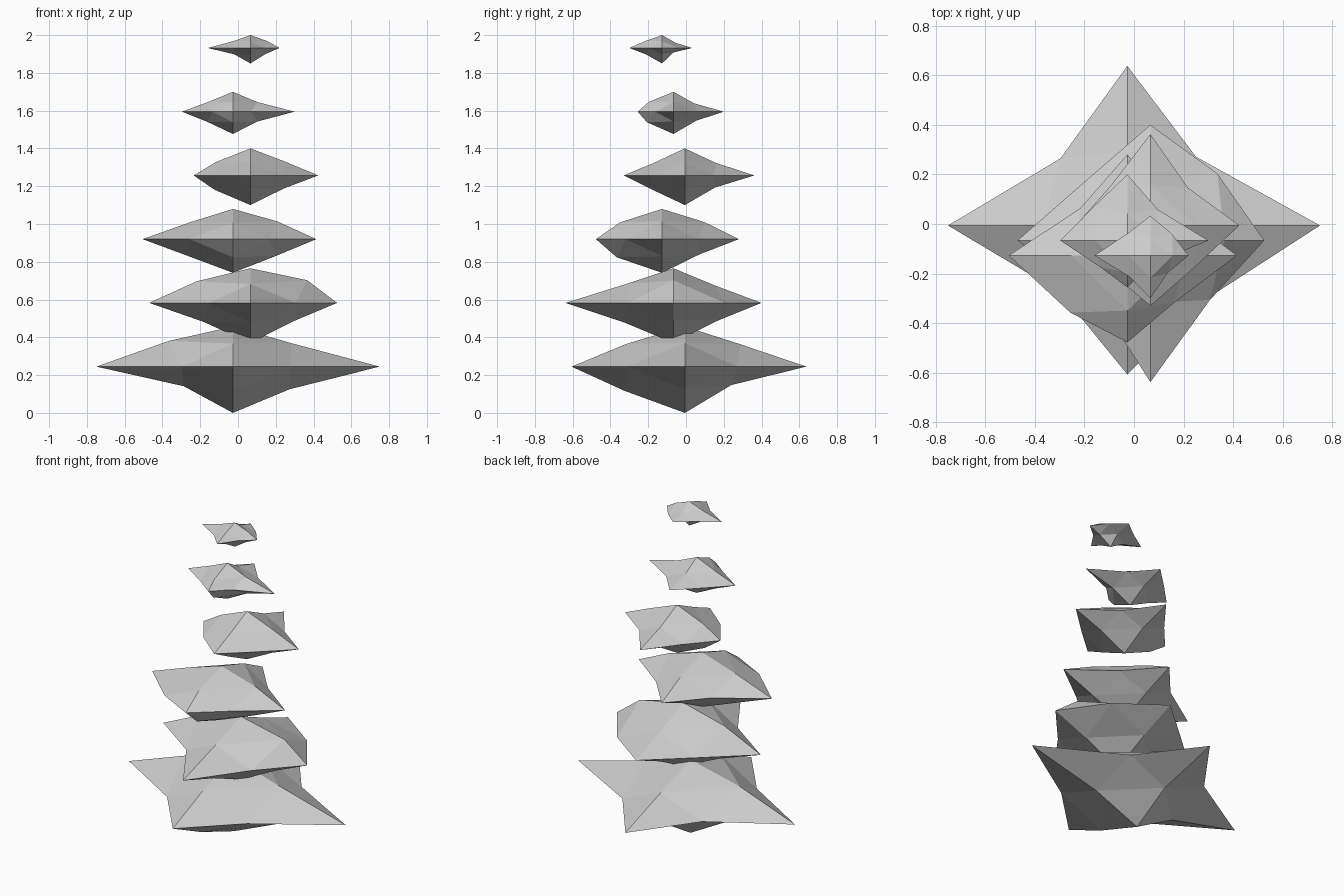
import bpy, bmesh
from mathutils import Vector

# Each row is one rock, bottom to top: distances from its centre to
# 6 tips (+x -x +y -y +z -z), then edge midpoints in the xy, xz and yz planes,
# each listed by quadrant (++ -+ -- +-)
ROCKS = [
    (.777, .723, .643, .600, .212, .245,  .277, .270, .270, .305,  .31, .34, .26, .30,  .295, .305, .32, .245),
    (.459, .536, .466, .571, .183, .212,  .270, .250, .222, .240,  .30, .285, .25, .235,  .225, .25, .26, .235),
    (.442, .478, .407, .350, .160, .178,  .190, .190, .230, .190,  .235, .225, .23, .225,  .225, .222, .24, .20),
    (.359, .301, .368, .324, .143, .157,  .152, .160, .177, .173,  .183, .18, .19, .175,  .165, .165, .18, .16),
    (.327, .270, .266, .189, .105, .118,  .124, .136, .108, .096,  .128, .13, .135, .13,  .11, .13, .14, .12),
    (.154, .226, .160, .173, .068, .082,  .087, .090, .085, .070,  .09, .09, .085, .08,  .07, .09, .085, .06),
]
QUADRANTS = [(1, 1), (-1, 1), (-1, -1), (1, -1)]
FLATTEN = 0.4  # height squash of the edge midpoints


def make_rock(index, radii):
    bm = bmesh.new()
    verts = {}
    # six tips on the axes
    for i in range(6):
        d = [0, 0, 0]
        d[i // 2] = 1 if i % 2 == 0 else -1
        verts[tuple(d)] = bm.verts.new(Vector(d) * radii[i])
    # twelve edge midpoints
    for p, (a, b) in enumerate([(0, 1), (0, 2), (1, 2)]):
        for q, (sa, sb) in enumerate(QUADRANTS):
            d = [0, 0, 0]
            d[a], d[b] = sa, sb
            r = radii[6 + p * 4 + q]
            verts[tuple(d)] = bm.verts.new((d[0] * r, d[1] * r, d[2] * r * FLATTEN))
    # four triangles in every octant
    for sx, sy in QUADRANTS:
        for sz in (1, -1):
            x, y, z = verts[sx, 0, 0], verts[0, sy, 0], verts[0, 0, sz]
            xy, xz, yz = verts[sx, sy, 0], verts[sx, 0, sz], verts[0, sy, sz]
            for tri in ((x, xy, xz), (y, yz, xy), (z, xz, yz), (xy, yz, xz)):
                bm.faces.new(tri if sx * sy * sz > 0 else tri[::-1])
    bmesh.ops.recalc_face_normals(bm, faces=bm.faces)
    mesh = bpy.data.meshes.new(f"stacked_rock_{index + 1}")
    bm.to_mesh(mesh)
    bm.free()
    obj = bpy.data.objects.new(mesh.name, mesh)
    # staggered stack
    obj.location = (-0.027 + 0.093 * (index % 2),
                    -0.006 - 0.0605 * (index % 3),
                    0.245 + 0.3374 * index)
    bpy.context.collection.objects.link(obj)


for i, row in enumerate(ROCKS):
    make_rock(i, row)
